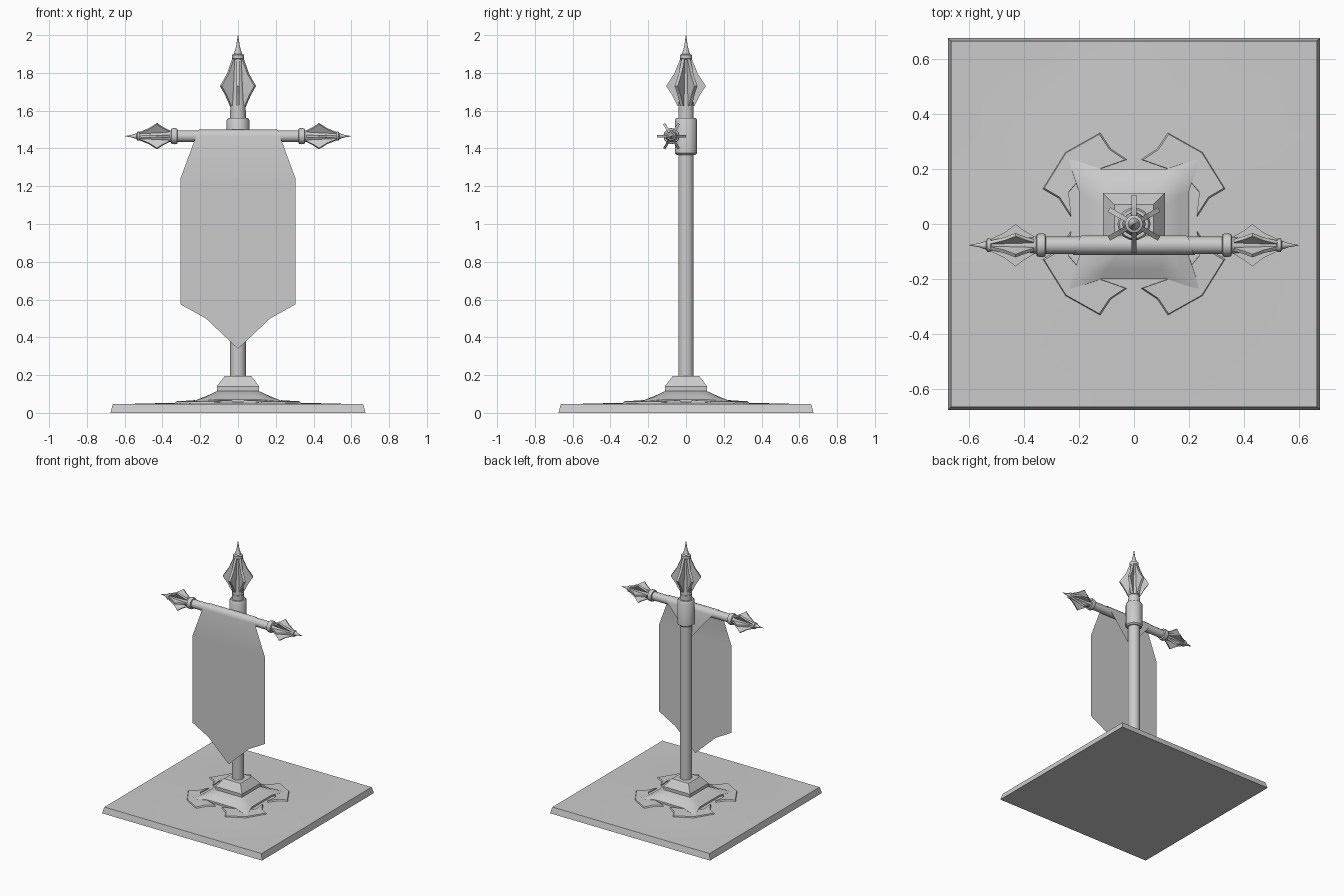
import bpy, bmesh, math
from mathutils import Matrix, Vector

if "Cube" in bpy.data.objects:
    bpy.data.objects.remove(bpy.data.objects["Cube"])


def add(name, verts, faces, smooth=None):
    bm = bmesh.new()
    vs = [bm.verts.new(v) for v in verts]
    for f in faces:
        bm.faces.new([vs[i] for i in f])
    bmesh.ops.recalc_face_normals(bm, faces=bm.faces)
    me = bpy.data.meshes.new(name)
    bm.to_mesh(me)
    bm.free()
    ob = bpy.data.objects.new(name, me)
    bpy.context.collection.objects.link(ob)
    if smooth:
        bpy.ops.object.select_all(action='DESELECT')
        ob.select_set(True)
        bpy.context.view_layer.objects.active = ob
        bpy.ops.object.shade_smooth_by_angle(angle=math.radians(smooth))
    return ob


def loft(name, rings, smooth=None, mat=Matrix()):
    """Skin equal-length closed rings and cap both ends."""
    n = len(rings[0])
    verts = [mat @ Vector(p) for r in rings for p in r]
    faces = [(k * n + i, k * n + (i + 1) % n, (k + 1) * n + (i + 1) % n, (k + 1) * n + i)
             for k in range(len(rings) - 1) for i in range(n)]
    faces += [tuple(range(n))[::-1], tuple(range((len(rings) - 1) * n, len(rings) * n))]
    return add(name, verts, faces, smooth)


def lathe(name, profile, n=12, mat=Matrix()):
    rings = [[(r * math.cos(2 * math.pi * i / n), r * math.sin(2 * math.pi * i / n), z)
              for i in range(n)] for r, z in profile]
    return loft(name, rings, 40, mat)


def square(h, z):
    return [(-h, -h, z), (h, -h, z), (h, h, z), (-h, h, z)]


def spear_tip(name, mat):
    """Flanged tip along +z, 0.38 long: core, ring, spike and six blades."""
    lathe(name + "_core", [(.043, 0), (.038, .05), (.028, .25), (.033, .255), (.033, .275),
                           (.022, .28), (.010, .32), (.001, .38)], 10, mat)
    outline = [(.0, .0), (.045, .005), (.075, .065), (.105, .11), (.063, .175), (.03, .255), (0, .255)]
    for k in range(6):
        m = mat @ Matrix.Rotation(math.radians(30 + 60 * k), 4, 'Z')
        loft(f"{name}_blade_{k}", [[(r, t, z) for r, z in outline] for t in (-.009, .009)], None, m)


# Ground slab: tapered square whose top swells slightly in the middle
N = 12
loft("slab", [square(.675, 0), square(.663, .046)])
verts, faces = [], []
for j in range(N + 1):
    for i in range(N + 1):
        x, y = [(2 * k / N - 1) * .663 for k in (i, j)]
        verts.append((x, y, .046 + .016 * max(0, 1 - math.hypot(x, y) / .64)))
for j in range(N):
    for i in range(N):
        a = j * (N + 1) + i
        faces.append((a, a + 1, a + N + 2, a + N + 1))
add("slab_top", verts, faces, 40)

# Four raised corner ornaments with bevelled rims
petal = [(.02, .235), (.08, .275), (.12, .335), (.25, .262), (.335, .125), (.275, .09),
         (.23, .02), (.24, .11), (.18, .18), (.085, .212)]
for sx in (1, -1):
    for sy in (1, -1):
        rings = []
        for s, lift in ((1, None), (.93, 0)):
            ring = []
            for x, y in petal:
                px, py = .2 + (x - .2) * s, .2 + (y - .2) * s
                z = .046 if lift is None else .061 + .05 * max(0, .36 - math.hypot(px, py))
                ring.append((px * sx, py * sy, z))
            rings.append(ring)
        loft(f"ornament_{sx}_{sy}", rings)

# Mound with pinched corners


def pinched(corner, side, z, zc):
    ring = []
    for k in range(4):
        m = Matrix.Rotation(k * math.pi / 2, 3, 'Z')
        for p in ((-corner, -corner, zc), (-side * .6, -side, z), (side * .6, -side, z)):
            ring.append(tuple(m @ Vector(p)))
    return ring


loft("mound", [pinched(.245, .2, .05, .05), pinched(.24, .2, .07, .06),
               pinched(.17, .165, .09, .085), pinched(.105, .105, .118, .118)], 50)

# Foot block
loft("foot_block", [square(.11, .10), square(.112, .14), square(.088, .172), square(.07, .195)])

# Pole, collar and neck
lathe("pole", [(.042, .18), (.042, 1.60)], 14)
lathe("collar", [(.05, 1.365), (.06, 1.375), (.06, 1.55), (.053, 1.562)], 14)
lathe("neck", [(.04, 1.56), (.04, 1.63)], 12)
spear_tip("finial", Matrix.Translation((0, 0, 1.62)))

# Crossbar with end rings and tips
BY, BZ = -.077, 1.465
for s in (1, -1):
    m = Matrix.Translation((0, BY, BZ)) @ Matrix.Rotation(s * math.pi / 2, 4, 'Y')
    side = "right" if s > 0 else "left"
    lathe("bar_" + side, [(.031, 0), (.031, .32), (.041, .322), (.043, .335), (.041, .352),
                          (.031, .355), (.029, .37)], 12, m)
    spear_tip("bar_tip_" + side, m @ Matrix.Translation((0, 0, .36)) @
              Matrix.Rotation(math.pi / 2, 4, 'Z') @ Matrix.Rotation(math.pi / 6, 4, 'Z') @
              Matrix.Diagonal((.73, .73, .63, 1)))

# Banner: rear flap, wrap over the bar, then the hanging sheet (y, z, half width)
R = .035
rows = [(-.048, 1.24, .001)]
rows += [(BY + R * math.cos(a), BZ + R * math.sin(a), .19 + .032 * k / 6)
         for k in range(7) for a in [math.pi * k / 6]]
rows += [(BY - R, z, w) for z, w in ((1.24, .305), (.575, .305), (.5, .17), (.34, .001))]
verts = [(s * w, y, z) for y, z, w in rows for s in (-1, 1)]
add("banner", verts, [(2 * k, 2 * k + 1, 2 * k + 3, 2 * k + 2) for k in range(len(rows) - 1)], 35)
